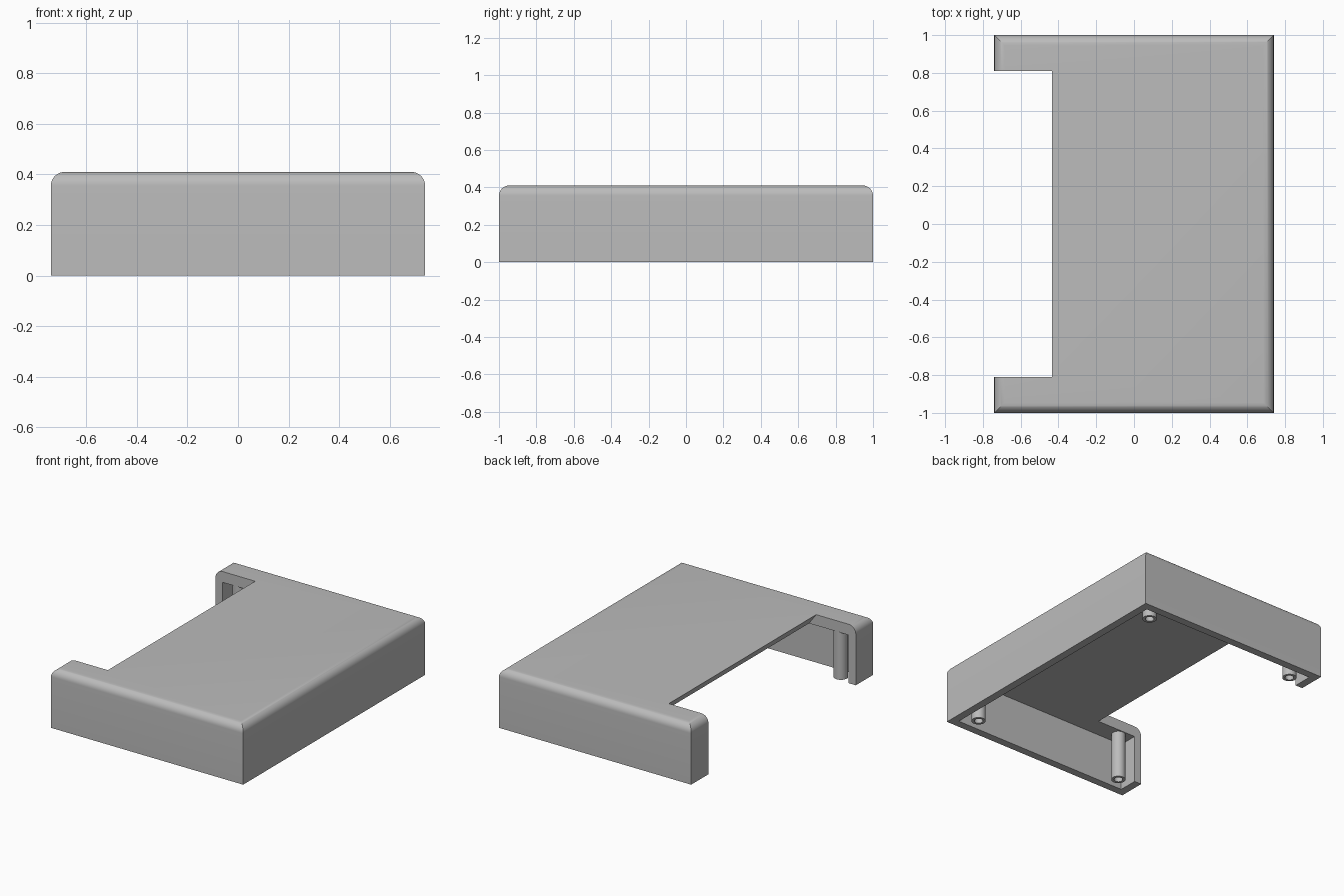
import bpy, bmesh, math
from mathutils import Matrix, Vector

cube = bpy.data.objects.get("Cube")
if cube:
    bpy.data.objects.remove(cube, do_unlink=True)

HX, HY, H = 0.74, 1.0, 0.41       # half width, half depth, height
WALL, ROOF, ROUND = 0.055, 0.075, 0.055
NOTCH_X, NOTCH_Y = -0.435, 0.81

grey = bpy.data.materials.new("plain grey")
grey.use_nodes = True
grey.diffuse_color = (0.5, 0.5, 0.5, 1)
grey.node_tree.nodes["Principled BSDF"].inputs["Base Color"].default_value = (0.5, 0.5, 0.5, 1)


def make_object(name, bm):
    bmesh.ops.recalc_face_normals(bm, faces=bm.faces)
    mesh = bpy.data.meshes.new(name)
    bm.to_mesh(mesh)
    bm.free()
    mesh.materials.append(grey)
    obj = bpy.data.objects.new(name, mesh)
    bpy.context.scene.collection.objects.link(obj)
    return obj


def box(hx, hy, z0, z1):
    bm = bmesh.new()
    bmesh.ops.create_cube(bm, size=1, matrix=Matrix.Translation((0, 0, (z0 + z1) / 2))
                          @ Matrix.Diagonal((2 * hx, 2 * hy, z1 - z0, 1)))
    return bm


def activate(obj):
    bpy.ops.object.select_all(action='DESELECT')
    obj.select_set(True)
    bpy.context.view_layer.objects.active = obj


def cut(obj, cutter):
    cutter.hide_render = True
    mod = obj.modifiers.new("cut", 'BOOLEAN')
    mod.operation, mod.solver, mod.object = 'DIFFERENCE', 'EXACT', cutter
    activate(obj)
    bpy.ops.object.modifier_apply(modifier=mod.name)
    bpy.data.objects.remove(cutter, do_unlink=True)


# Outer block with rounded top edges
bm = box(HX, HY, 0, H)
top_edges = [e for e in bm.edges if all(v.co.z > H - 0.001 for v in e.verts)]
bmesh.ops.bevel(bm, geom=top_edges, offset=ROUND, segments=10, profile=0.5, affect='EDGES')
shell = make_object("cover_shell", bm)

# Hollow underside
cut(shell, make_object("cavity_cutter", box(HX - WALL, HY - WALL, -0.2, H - ROOF)))

# Side notch with an undercut edge
bm = bmesh.new()
profile = [(-1, -0.1), (-0.38, -0.1), (-0.38, H - ROOF), (NOTCH_X, H), (NOTCH_X, 0.6), (-1, 0.6)]
face = bm.faces.new([bm.verts.new((x, -NOTCH_Y, z)) for x, z in profile])
side = bmesh.ops.extrude_face_region(bm, geom=[face])["geom"]
bmesh.ops.translate(bm, vec=(0, 2 * NOTCH_Y, 0),
                    verts=[v for v in side if isinstance(v, bmesh.types.BMVert)])
cut(shell, make_object("notch_cutter", bm))
activate(shell)
bpy.ops.object.shade_smooth_by_angle(angle=math.radians(30))


# Hollow screw posts in the four corners
def screw_post(name, x, y, outer=0.046, inner=0.028):
    bm = bmesh.new()
    pts = [(0, 0.3), (inner, 0.3), (inner, 0), (outer, 0), (outer, H - ROOF + 0.02)]
    verts = [bm.verts.new((r, 0, z)) for r, z in pts]
    edges = [bm.edges.new(pair) for pair in zip(verts, verts[1:])]
    bmesh.ops.spin(bm, geom=verts + edges, cent=(0, 0, 0), axis=(0, 0, 1),
                   angle=2 * math.pi, steps=32)
    bmesh.ops.remove_doubles(bm, verts=bm.verts, dist=0.0001)
    rim = [e for e in bm.edges if e.is_boundary]
    bmesh.ops.holes_fill(bm, edges=rim, sides=0)
    post = make_object(name, bm)
    post.location = Vector((x, y, 0))
    activate(post)
    bpy.ops.object.shade_smooth_by_angle(angle=math.radians(30))


for sx, side_name in ((1, "left"), (-1, "right")):
    for sy, end_name in ((-1, "front"), (1, "back")):
        screw_post(f"{end_name}_{side_name}_post", sx * (HX - 0.15), sy * (HY - 0.14))
